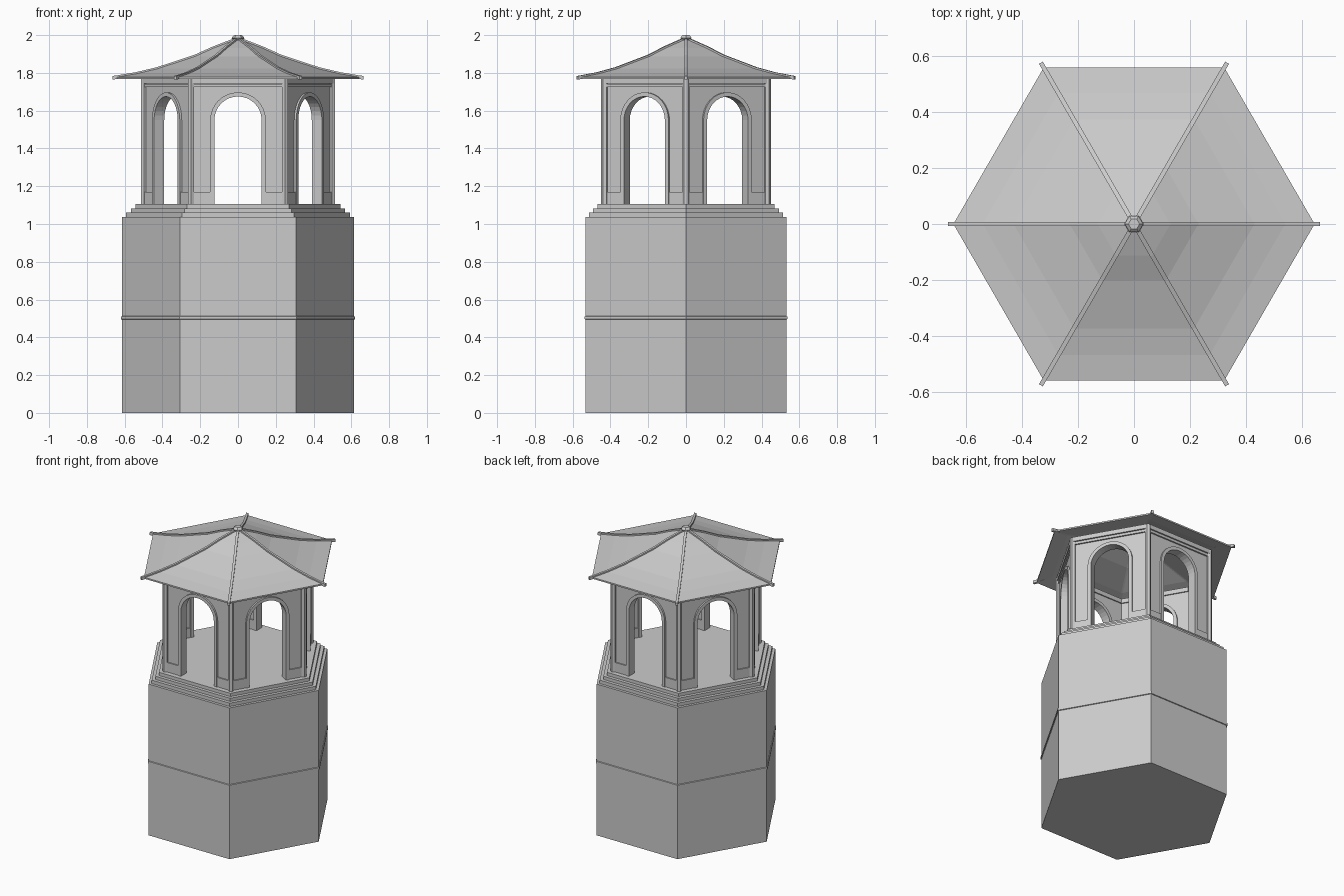
import bpy, bmesh
from math import pi, cos, sin, sqrt
from mathutils import Matrix, Vector

if "Cube" in bpy.data.objects:
    bpy.data.objects.remove(bpy.data.objects["Cube"], do_unlink=True)

stone = bpy.data.materials.new("light grey stone")
stone.use_nodes = True
grey = (0.6, 0.6, 0.6, 1)
stone.diffuse_color = grey
stone.node_tree.nodes["Principled BSDF"].inputs["Base Color"].default_value = grey

SIDES = 6
APOTHEM = sqrt(3) / 2
FLOOR = 1.105
WALL_R = 0.495


def finish(name, bm):
    bmesh.ops.recalc_face_normals(bm, faces=bm.faces)
    mesh = bpy.data.meshes.new(name)
    bm.to_mesh(mesh)
    bm.free()
    mesh.materials.append(stone)
    obj = bpy.data.objects.new(name, mesh)
    bpy.context.collection.objects.link(obj)
    return obj


def hexagon(name, profile, hollow=False):
    """Turn a (radius, z) profile around z in six flat sides."""
    bm = bmesh.new()
    rings = [[bm.verts.new((r * cos(i * pi / 3), r * sin(i * pi / 3), z))
              for i in range(SIDES)] for r, z in profile]
    pairs = list(zip(rings, rings[1:]))
    if hollow:
        pairs.append((rings[-1], rings[0]))
    else:
        bm.faces.new(rings[0])
        bm.faces.new(rings[-1])
    for a, b in pairs:
        for i in range(SIDES):
            j = (i + 1) % SIDES
            bm.faces.new((a[i], a[j], b[j], b[i]))
    return finish(name, bm)


def around(name, outline, depth_from, depth_to, turn):
    """Extrude an (across, z) outline outward and repeat it on six sides."""
    bm = bmesh.new()
    for k in range(SIDES):
        rot = Matrix.Rotation(turn + k * pi / 3, 4, "Z")
        near, far = [[bm.verts.new(rot @ Vector((d, u, z))) for u, z in outline]
                     for d in (depth_from, depth_to)]
        bm.faces.new(near)
        bm.faces.new(far)
        for i in range(len(outline)):
            j = (i + 1) % len(outline)
            bm.faces.new((near[i], near[j], far[j], far[i]))
    return finish(name, bm)


def arch(radius, spring=1.55, steps=16):
    """Open-bottomed arch line from right foot to left foot."""
    curve = [(radius * cos(pi * i / steps), spring + radius * sin(pi * i / steps))
             for i in range(steps + 1)]
    return [(radius, FLOOR)] + curve + [(-radius, FLOOR)]


def rect(u0, u1, z0, z1):
    return [(u0, z0), (u1, z0), (u1, z1), (u0, z1)]


# Lower tower, string course and stepped top
hexagon("tower_base", [(0.613, 0), (0.613, 1.038)])
hexagon("string_course", [(0.608, 0.492), (0.619, 0.496), (0.619, 0.51), (0.608, 0.514)])
for i in range(3):
    hexagon(f"step_{i + 1}", [(0.592 - 0.025 * i, 1.03 + 0.022 * i),
                              (0.592 - 0.025 * i, 1.061 + 0.022 * i)])

# Arched walls with trim, plinths and lintels
wall = WALL_R * APOTHEM
half = WALL_R / 2
side = pi / 6
around("arched_walls", [(-half, FLOOR), (-half, 1.775), (half, 1.775), (half, FLOOR)]
       + arch(0.135), wall - 0.04, wall, side)
around("arch_trim", arch(0.147) + arch(0.125)[::-1], wall - 0.05, wall + 0.012, side)
for name, sign in (("left_plinths", 1), ("right_plinths", -1)):
    around(name, rect(sign * 0.14, sign * 0.237, FLOOR, 1.17),
           wall - 0.048, wall + 0.008, side)
around("lintels", rect(-half, half, 1.725, 1.742), wall - 0.02, wall + 0.01, side)
hexagon("cornice", [(0.44, 1.745), (0.513, 1.745), (0.513, 1.775), (0.44, 1.775)], hollow=True)

# Corner posts
bm = bmesh.new()
for k in range(SIDES):
    a = k * pi / 3
    place = Matrix.Rotation(a, 4, "Z") @ Matrix.Translation((0.497, 0, (FLOOR + 1.77) / 2))
    bmesh.ops.create_cone(bm, cap_ends=True, segments=6, radius1=0.019, radius2=0.019,
                          depth=1.77 - FLOOR, matrix=place)
finish("corner_posts", bm)

# Flared roof shell
slope = [(0.645, 1.778), (0.54, 1.796), (0.43, 1.822), (0.33, 1.855),
         (0.23, 1.888), (0.13, 1.933), (0.02, 1.975)]
under = [(r, z - 0.01) for r, z in reversed(slope)]
hexagon("roof", slope + under, hollow=True)

# Ridge ribs following the roof
ridge = [(0.665, 1.776)] + slope
bm = bmesh.new()
for k in range(SIDES):
    rot = Matrix.Rotation(k * pi / 3, 4, "Z")
    sections = [[bm.verts.new(rot @ Vector((r, w, z + h)))
                 for w, h in rect(-0.008, 0.008, -0.011, 0.008)] for r, z in ridge]
    bm.faces.new(sections[0])
    bm.faces.new(sections[-1])
    for a, b in zip(sections, sections[1:]):
        for i in range(4):
            j = (i + 1) % 4
            bm.faces.new((a[i], a[j], b[j], b[i]))
finish("ridge_ribs", bm)

# Finial
hexagon("finial", [(0.02, 1.955), (0.024, 1.972), (0.034, 1.984), (0.03, 1.992), (0.02, 2.0)])
